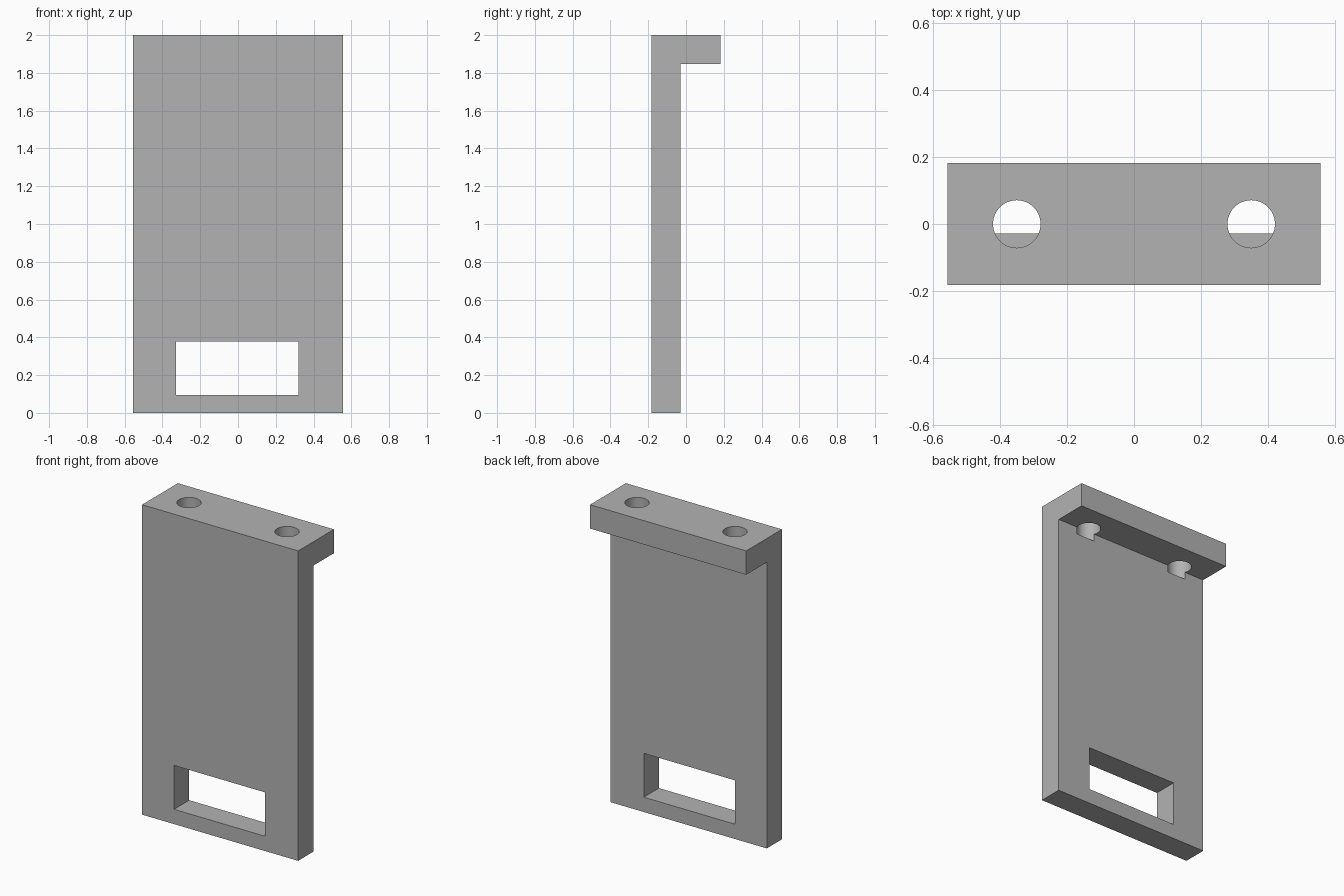
import bpy, bmesh
from mathutils import Matrix

if "Cube" in bpy.data.objects:
    bpy.data.objects.remove(bpy.data.objects["Cube"], do_unlink=True)

HALF_W, HALF_D, HEIGHT = 0.557, 0.182, 2.0
THICK = 0.154

grey = bpy.data.materials.new("plain grey")
grey.use_nodes = True
colour = (0.45, 0.45, 0.45, 1)
grey.diffuse_color = colour
grey.node_tree.nodes["Principled BSDF"].inputs["Base Color"].default_value = colour


def make_object(name, bm):
    bmesh.ops.recalc_face_normals(bm, faces=bm.faces)
    mesh = bpy.data.meshes.new(name)
    bm.to_mesh(mesh)
    bm.free()
    mesh.materials.append(grey)
    obj = bpy.data.objects.new(name, mesh)
    bpy.context.collection.objects.link(obj)
    return obj


def cut(target, cutter):
    """Subtract the cutter from the target, then discard it."""
    cutter.hide_render = True
    mod = target.modifiers.new("cut", "BOOLEAN")
    mod.operation = "DIFFERENCE"
    mod.solver = "EXACT"
    mod.object = cutter
    bpy.context.view_layer.objects.active = target
    bpy.ops.object.modifier_apply(modifier=mod.name)
    bpy.data.objects.remove(cutter, do_unlink=True)


# Bracket: L-shaped side profile swept across the width
inner_y, under_z = THICK - HALF_D, HEIGHT - THICK
profile = [(-HALF_D, 0), (inner_y, 0), (inner_y, under_z),
           (HALF_D, under_z), (HALF_D, HEIGHT), (-HALF_D, HEIGHT)]
bm = bmesh.new()
face = bm.faces.new([bm.verts.new((-HALF_W, y, z)) for y, z in profile])
swept = bmesh.ops.extrude_face_region(bm, geom=[face])["geom"]
bmesh.ops.translate(bm, vec=(2 * HALF_W, 0, 0),
                    verts=[v for v in swept if isinstance(v, bmesh.types.BMVert)])
bracket = make_object("bracket", bm)

# Rectangular slot through the lower plate
bm = bmesh.new()
bmesh.ops.create_cube(bm, size=1, matrix=Matrix.Translation((-0.004, -0.1, 0.237))
                      @ Matrix.Diagonal((0.65, 0.6, 0.283, 1)))
cut(bracket, make_object("slot_cutter", bm))

# Two screw holes through the top flange, nicking the plate behind
hole_floor, hole_top = 1.8, 2.1
for side in (-1, 1):
    bm = bmesh.new()
    bmesh.ops.create_cone(bm, cap_ends=True, segments=64, radius1=0.071, radius2=0.071,
                          depth=hole_top - hole_floor,
                          matrix=Matrix.Translation((side * 0.35, 0, (hole_top + hole_floor) / 2)))
    cut(bracket, make_object("hole_cutter", bm))

# Smooth hole walls, crisp edges
bpy.ops.object.select_all(action="DESELECT")
bracket.select_set(True)
bpy.context.view_layer.objects.active = bracket
bpy.ops.object.shade_smooth_by_angle()
